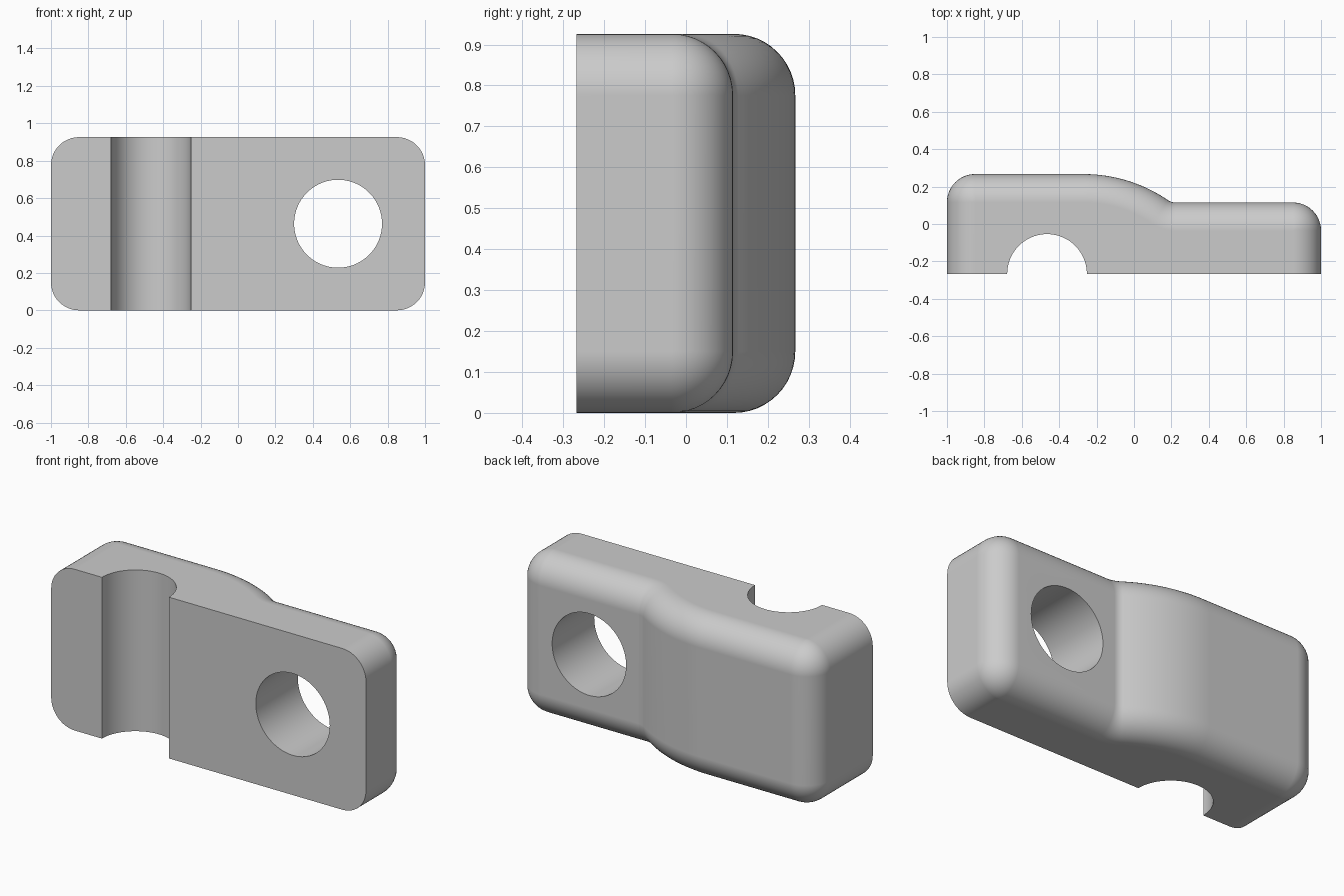
import bpy, bmesh
from math import sin, cos, pi, asin, sqrt
from mathutils import Vector

cube = bpy.data.objects.get("Cube")
if cube:
    bpy.data.objects.remove(cube)

HEIGHT, FRONT = 0.926, -0.267
ROUND = 0.15                      # radius of every rounded edge
HIGH, LOW = 0.267, 0.115          # back surface of the thick and thin ends
CREST_R, DIP_R, CREST_X = 0.8, 0.075, -0.27
GROOVE_X, GROOVE_R = -0.465, 0.213
HOLE_X, HOLE_R = 0.535, 0.235

grey = bpy.data.materials.new("light grey")
grey.use_nodes = True
colour = (0.6, 0.6, 0.6, 1)
grey.diffuse_color = colour
grey.node_tree.nodes["Principled BSDF"].inputs["Base Color"].default_value = colour


def arc(centre, radius, start, end, steps):
    """Core points along an arc, each with its outward direction."""
    result = []
    for i in range(steps + 1):
        a = start + (end - start) * i / steps
        n = Vector((cos(a), sin(a)))
        result.append((Vector(centre) + n * radius, n))
    return result


# Core outline, one rounding radius inside the finished surface
crest = (CREST_X, HIGH - CREST_R)
reach = sqrt((CREST_R + DIP_R) ** 2 - (LOW + DIP_R - crest[1]) ** 2)
dip = (CREST_X + reach, LOW + DIP_R)
slope = pi / 2 - asin(reach / (CREST_R + DIP_R))
inner = 1 - ROUND
outline = [(Vector((-inner, FRONT)), Vector((-1, 0)))]
outline += arc((-inner, HIGH - ROUND), 0, pi, pi / 2, 12)
outline += arc(crest, CREST_R - ROUND, pi / 2, slope, 20)
outline += arc(dip, -DIP_R - ROUND, slope, pi / 2, 12)[1:]
outline += arc((inner, LOW - ROUND), 0, pi / 2, 0, 12)
outline += [(Vector((inner, FRONT)), Vector((1, 0)))]
# The groove keeps the same section at every level
outline += [(p, Vector((0, 0))) for p, n in arc((GROOVE_X, FRONT), GROOVE_R, 0, pi, 40)]

# Levels from bottom to top: how far the outline swells, and its height
STEPS = 12
quarter = [pi / 2 * i / STEPS for i in range(STEPS + 1)]
levels = [(ROUND * sin(a), ROUND * (1 - cos(a))) for a in quarter]
levels += [(s, HEIGHT - z) for s, z in reversed(levels)]

bm = bmesh.new()
rings = [[bm.verts.new((*(p + n * s), z)) for p, n in outline] for s, z in levels]
count = len(outline)
for lower, upper in zip(rings, rings[1:]):
    for i in range(count):
        j = (i + 1) % count
        bm.faces.new((lower[i], lower[j], upper[j], upper[i]))
bm.faces.new(rings[0])
bm.faces.new(rings[-1])
bmesh.ops.remove_doubles(bm, verts=bm.verts, dist=1e-5)
bmesh.ops.recalc_face_normals(bm, faces=bm.faces)
mesh = bpy.data.meshes.new("clamp_block")
bm.to_mesh(mesh)
bm.free()
mesh.materials.append(grey)
block = bpy.data.objects.new("clamp_block", mesh)
bpy.context.collection.objects.link(block)

# Bolt hole through the thin end
bpy.ops.mesh.primitive_cylinder_add(vertices=96, radius=HOLE_R, depth=2,
                                    location=(HOLE_X, 0, HEIGHT / 2),
                                    rotation=(pi / 2, 0, 0))
cutter = bpy.context.object
cutter.name = "bolt_hole_cutter"
cutter.data.materials.append(grey)

bpy.ops.object.select_all(action="DESELECT")
block.select_set(True)
bpy.context.view_layer.objects.active = block
cut = block.modifiers.new("bolt_hole", "BOOLEAN")
cut.operation = "DIFFERENCE"
cut.solver = "EXACT"
cut.object = cutter
bpy.ops.object.modifier_apply(modifier=cut.name)
bpy.data.objects.remove(cutter)

# Smooth rounds with crisp groove, hole and front edges
bpy.ops.object.shade_smooth_by_angle(angle=pi / 6)
weighted = block.modifiers.new("flat_face_normals", "WEIGHTED_NORMAL")
weighted.keep_sharp = True
